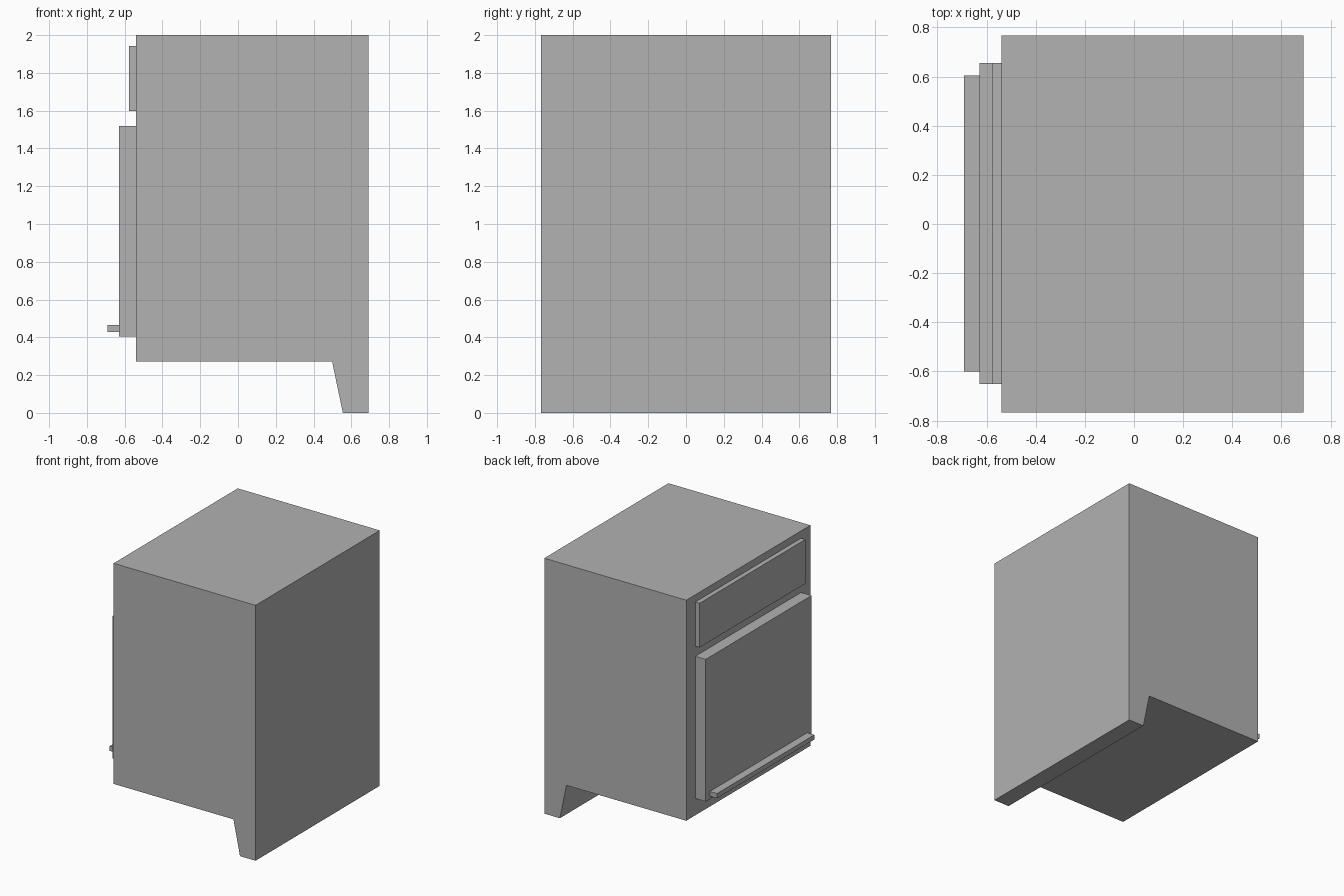
import bpy
import bmesh

cube = bpy.data.objects.get("Cube")
if cube:
    bpy.data.objects.remove(cube, do_unlink=True)

# Single plain finish
grey = bpy.data.materials.new("plain_grey")
grey.use_nodes = True
colour = (0.445, 0.445, 0.445, 1)
grey.diffuse_color = colour
grey.node_tree.nodes["Principled BSDF"].inputs["Base Color"].default_value = colour


def extrude_profile(name, profile, y_min, y_max):
    """Extrude an (x, z) outline along y into a closed solid."""
    bm = bmesh.new()
    face = bm.faces.new([bm.verts.new((x, y_min, z)) for x, z in profile])
    result = bmesh.ops.extrude_face_region(bm, geom=[face])
    verts = [v for v in result["geom"] if isinstance(v, bmesh.types.BMVert)]
    bmesh.ops.translate(bm, vec=(0, y_max - y_min, 0), verts=verts)
    bmesh.ops.recalc_face_normals(bm, faces=bm.faces)
    mesh = bpy.data.meshes.new(name)
    bm.to_mesh(mesh)
    bm.free()
    mesh.materials.append(grey)
    obj = bpy.data.objects.new(name, mesh)
    bpy.context.collection.objects.link(obj)
    return obj


def slab(name, x0, x1, z0, z1, y_min, y_max):
    return extrude_profile(name, [(x0, z0), (x1, z0), (x1, z1), (x0, z1)], y_min, y_max)


FACE_X = -0.54   # plane that carries the panels
DOOR_X = -0.63   # outer surface of the door

# Cabinet body with the tapered full-width foot along one side
extrude_profile("cabinet_body", [
    (FACE_X, 0.273), (0.498, 0.273), (0.555, 0),
    (0.69, 0), (0.69, 2), (FACE_X, 2)], -0.768, 0.768)

# Raised panels and the handle bar
slab("upper_panel", -0.577, FACE_X, 1.597, 1.943, -0.652, 0.656)
slab("door_panel", DOOR_X, FACE_X, 0.405, 1.518, -0.652, 0.656)
slab("door_handle", -0.692, DOOR_X, 0.427, 0.464, -0.6, 0.604)
